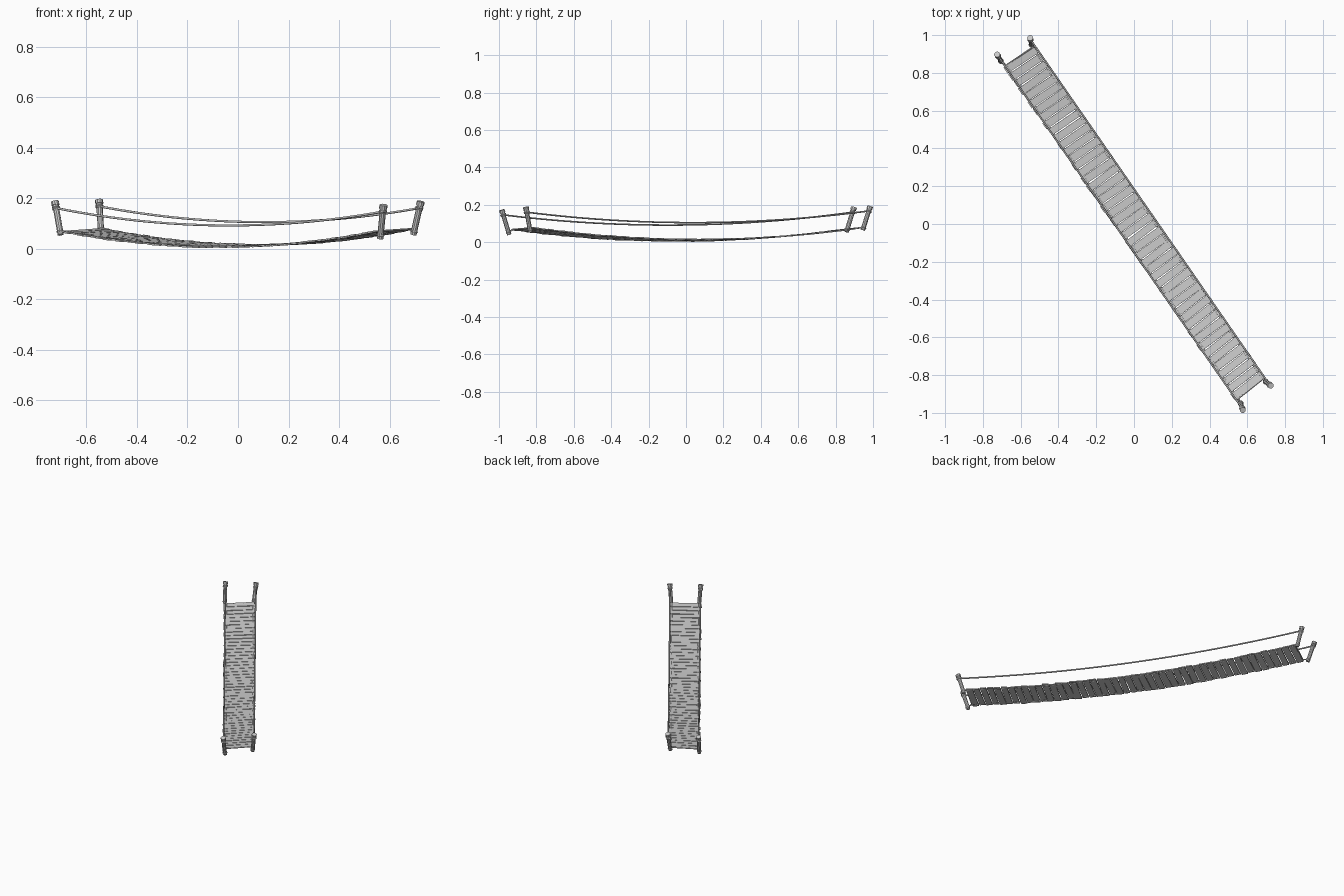
import bpy, random
from mathutils import Vector, Matrix

if "Cube" in bpy.data.objects:
    bpy.data.objects.remove(bpy.data.objects["Cube"])

random.seed(4)
V = Vector

# end points of the two deck edges, and how low each hangs mid-span
LEFT = (V((-0.685, 0.835, 0.067)), V((0.545, -0.93, 0.068)), 0.007)
RIGHT = (V((-0.53, 0.94, 0.078)), V((0.69, -0.815, 0.078)), 0.015)


def sag(line, t):
    """Point on a hanging parabola between two ends."""
    a, b, low = line
    p = a.lerp(b, t)
    p.z -= 4 * t * (1 - t) * ((a.z + b.z) / 2 - low)
    return p


def rope(name, pts, r):
    cu = bpy.data.curves.new(name, 'CURVE')
    cu.dimensions = '3D'
    cu.bevel_depth = r
    cu.bevel_resolution = 1
    cu.use_fill_caps = True
    sp = cu.splines.new('POLY')
    sp.points.add(len(pts) - 1)
    for q, p in zip(sp.points, pts):
        q.co = (*p, 1)
    ob = bpy.data.objects.new(name, cu)
    bpy.context.collection.objects.link(ob)


def rod(name, a, b, r, sides=10):
    d = b - a
    bpy.ops.mesh.primitive_cylinder_add(vertices=sides, radius=r, depth=d.length,
                                        location=(a + b) / 2)
    ob = bpy.context.object
    ob.name = name
    ob.rotation_euler = d.to_track_quat('Z', 'Y').to_euler()
    bpy.ops.object.shade_smooth_by_angle()


def ring(name, p, d, r, minor):
    bpy.ops.mesh.primitive_torus_add(major_radius=r, minor_radius=minor, major_segments=14,
                                     minor_segments=6, location=p,
                                     rotation=d.to_track_quat('Z', 'Y').to_euler())
    bpy.context.object.name = name
    bpy.ops.object.shade_smooth_by_angle()


# planks, slightly uneven in width, yaw and side offset
N = 48
for i in range(N):
    t = (i + 0.5) / N
    l, r = sag(LEFT, t), sag(RIGHT, t)
    c = (l + r) / 2
    across = (r - l).normalized()
    t0, t1 = t - 0.01, t + 0.01
    along = (sag(LEFT, t1) + sag(RIGHT, t1) - sag(LEFT, t0) - sag(RIGHT, t0)).normalized()
    up = across.cross(along).normalized()
    if up.z < 0:
        up = -up
    along = up.cross(across)
    rot = Matrix((across, along, up)).transposed().to_4x4()
    yaw = Matrix.Rotation(random.uniform(-0.025, 0.025), 4, 'Z')
    roll = Matrix.Rotation(random.uniform(-0.015, 0.015), 4, 'Y')
    size = Matrix.Diagonal(((r - l).length + random.uniform(0.004, 0.014),
                            random.uniform(0.037, 0.042), 0.007, 1))
    bpy.ops.mesh.primitive_cube_add(size=1)
    ob = bpy.context.object
    ob.name = f"plank_{i:02d}"
    ob.matrix_world = Matrix.Translation(c + across * random.uniform(-0.005, 0.003)) @ rot @ yaw @ roll @ size

# leaning posts: bottom, top
posts = {
    "back_left": (V((-0.702, 0.858, 0.055)), V((-0.725, 0.898, 0.187))),
    "back_right": (V((-0.542, 0.945, 0.065)), V((-0.550, 0.985, 0.193))),
    "front_left": (V((0.563, -0.945, 0.040)), V((0.576, -0.985, 0.173))),
    "front_right": (V((0.694, -0.832, 0.055)), V((0.724, -0.856, 0.187))),
}
for n, (a, b) in posts.items():
    d = (b - a).normalized()
    rod(n + "_post", a, b, 0.0125)
    rod(n + "_post_cap", b - d * 0.016, b, 0.016)
    for k in range(2):
        ring(f"{n}_rope_wrap_{k}", b - d * (0.025 + 0.006 * k), d, 0.013, 0.0035)
    ring(n + "_deck_tie", a + d * 0.014, d, 0.0125, 0.003)

# handrail ropes and the ropes that carry the deck
S = [k / 32 for k in range(33)]
for side, edge, low in (("left", LEFT, 0.092), ("right", RIGHT, 0.105)):
    ends = []
    for e in ("back_", "front_"):
        a, b = posts[e + side]
        ends.append(a.lerp(b, 0.8))
    rope(side + "_handrail_rope", [sag((*ends, low), t) for t in S], 0.0048)
    other = RIGHT if side == "left" else LEFT
    pts = [sag(edge, t).lerp(sag(other, t), 0.05) for t in S]
    first = posts["back_" + side][0].lerp(posts["back_" + side][1], 0.1)
    last = posts["front_" + side][0].lerp(posts["front_" + side][1], 0.1)
    rope(side + "_deck_rope", [first] + pts + [last], 0.0045)

# cross bars closing each end of the deck
for n, t in (("back", 0), ("front", 1)):
    rod(n + "_end_bar", sag(LEFT, t), sag(RIGHT, t), 0.004, 8)
